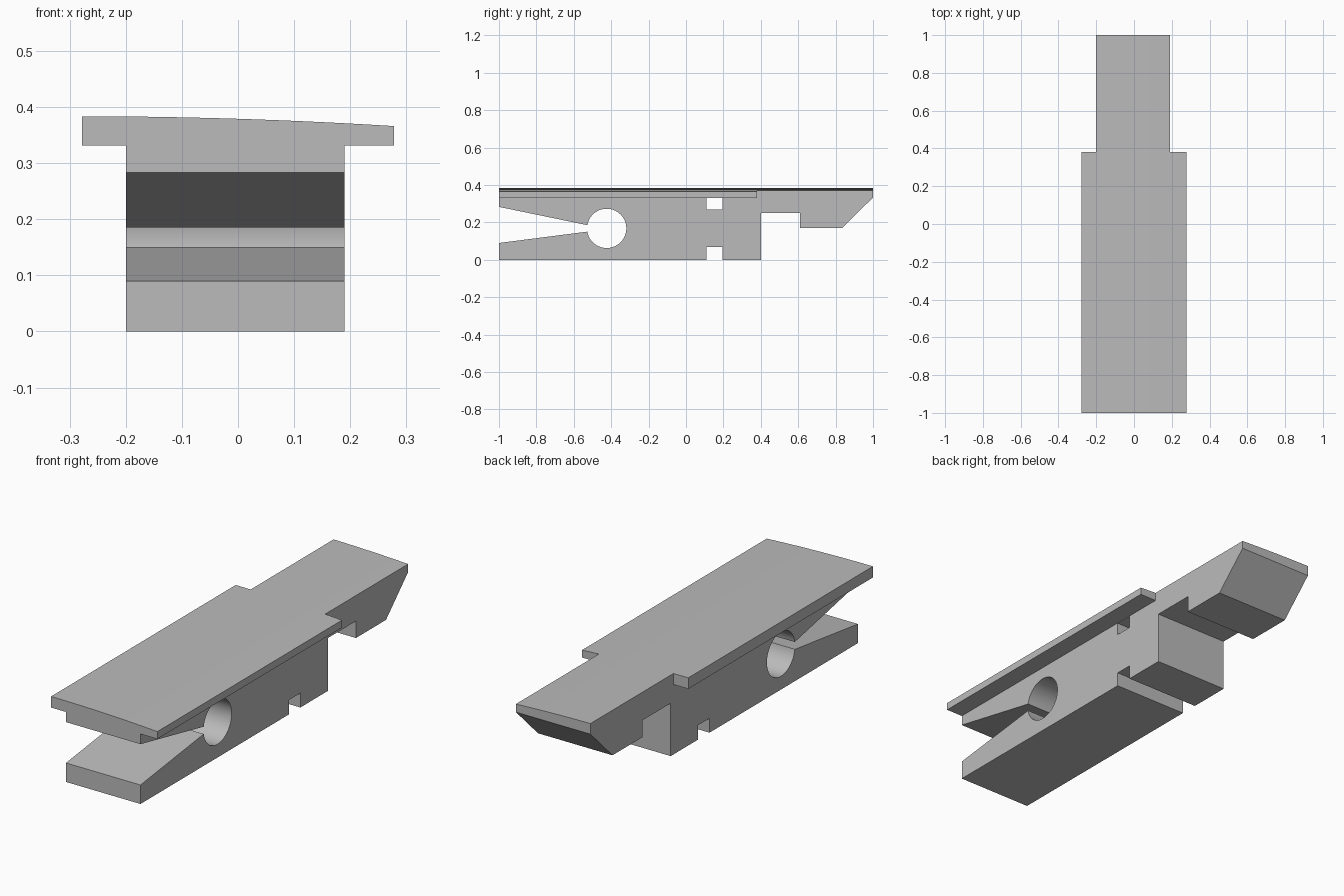
import bpy
import bmesh
from math import sin, cos, radians

cube = bpy.data.objects.get("Cube")
if cube:
    bpy.data.objects.remove(cube, do_unlink=True)

grey = bpy.data.materials.new("plain grey")
grey.use_nodes = True
colour = (0.5, 0.5, 0.5, 1)
grey.diffuse_color = colour
grey.node_tree.nodes["Principled BSDF"].inputs["Base Color"].default_value = colour

LEFT, RIGHT = 0.19, -0.2      # sides of the body
EDGE = 0.278                  # outer edge of the flanges
FLANGE_Z = 0.331              # underside of the flanges


def roof(x):
    """Height of the gently curved, tilted top surface."""
    return 0.379 - 0.0315 * x - 0.055 * x * x


def loft(name, outline, x0, x1, steps):
    """Sweep a (y, z) outline across x; z = None means it follows the roof."""
    bm = bmesh.new()
    rings = []
    for i in range(steps + 1):
        x = x0 + (x1 - x0) * i / steps
        rings.append([bm.verts.new((x, y, roof(x) if z is None else z))
                      for y, z in outline])
    count = len(outline)
    for a, b in zip(rings, rings[1:]):
        for j in range(count):
            k = (j + 1) % count
            bm.faces.new((a[j], a[k], b[k], b[j]))
    bm.faces.new(rings[0])
    bm.faces.new(rings[-1])
    bmesh.ops.recalc_face_normals(bm, faces=bm.faces)
    mesh = bpy.data.meshes.new(name)
    bm.to_mesh(mesh)
    bm.free()
    mesh.materials.append(grey)
    obj = bpy.data.objects.new(name, mesh)
    bpy.context.collection.objects.link(obj)
    bpy.ops.object.select_all(action='DESELECT')
    obj.select_set(True)
    bpy.context.view_layer.objects.active = obj
    bpy.ops.object.shade_smooth_by_angle(angle=radians(20))
    return obj


# Body outline: base with lower slot, rear step, hooked nose
base = [(-1, 0), (0.11, 0), (0.11, 0.068), (0.195, 0.068), (0.195, 0), (0.4, 0)]
nose = [(0.4, 0.25), (0.61, 0.25), (0.61, 0.17), (0.835, 0.17), (1, 0.333)]
top = [(1, None), (-1, None), (-1, 0.283)]
# Round hole at the end of the tapered mouth
hole = []
for i in range(49):
    a = radians(170 - 340 * i / 48 + (1 - i / 24) * 0.5)
    hole.append((-0.424 + 0.105 * cos(a), 0.168 + 0.105 * sin(a)))
body = loft("clamp_body", base + nose + top + hole + [(-1, 0.09)], RIGHT, LEFT, 10)

# Upper slot passing through under the deck
bpy.ops.mesh.primitive_cube_add(size=1, location=(0, 0.1525, 0.3))
slot = bpy.context.object
slot.name = "slot_cutter"
slot.scale = (0.8, 0.085, 0.06)
slot.hide_render = True
slot.hide_set(True)
cut = body.modifiers.new("upper slot", 'BOOLEAN')
cut.object = slot
cut.operation = 'DIFFERENCE'
cut.solver = 'EXACT'

# Side flanges of the deck
flange = [(-1, FLANGE_Z), (0.38, FLANGE_Z), (0.38, None), (-1, None)]
loft("left_flange", flange, LEFT, EDGE, 3)
loft("right_flange", flange, -EDGE, RIGHT, 3)
